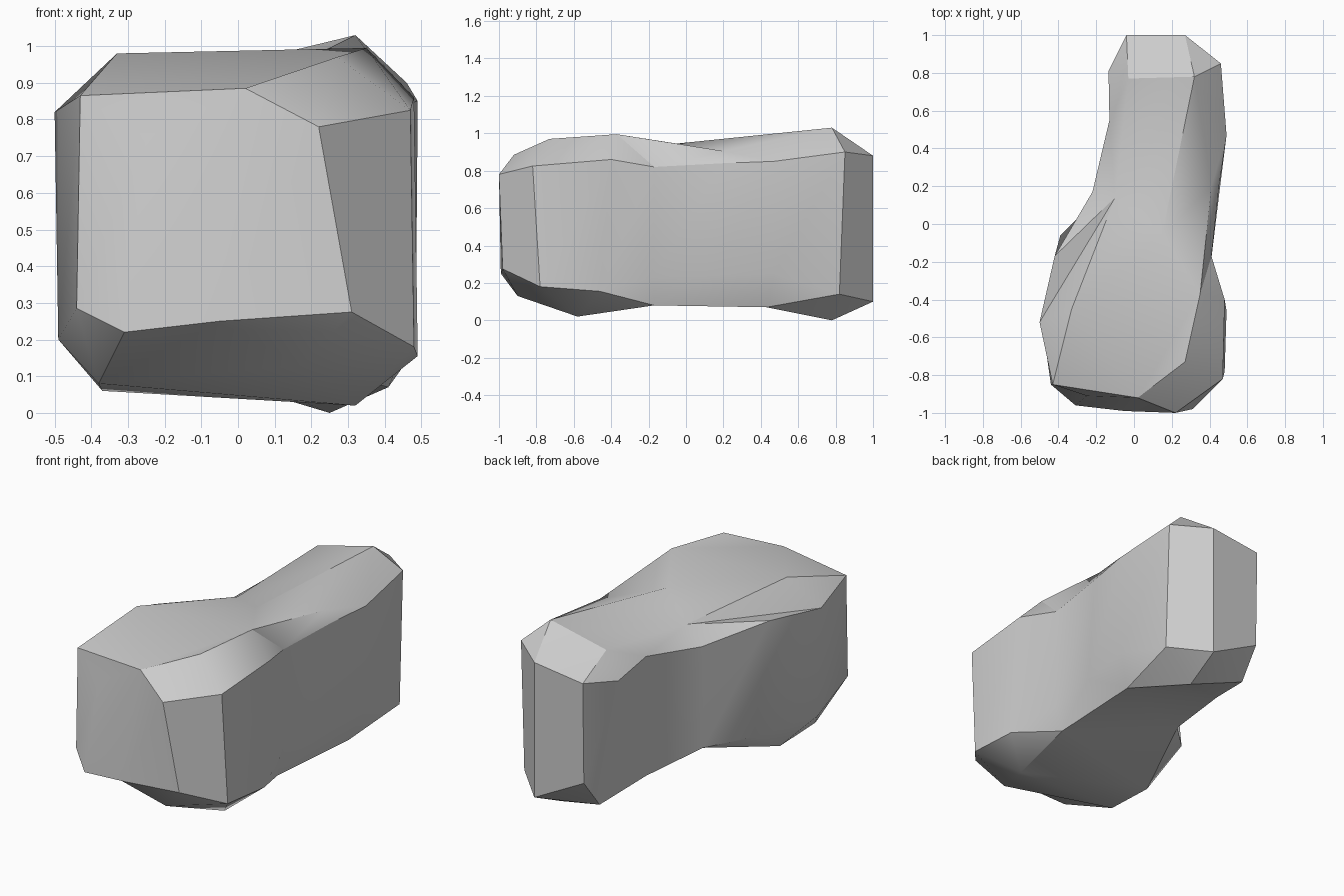
import bpy, bmesh, math
from mathutils import Vector
from mathutils.geometry import delaunay_2d_cdt

cube = bpy.data.objects.get("Cube")
if cube:
    bpy.data.objects.remove(cube, do_unlink=True)

# Outline where the side walls meet the top, clockwise from the back
UPPER = [(-.04, 1, .84), (.27, 1, .88), (.46, .85, .90), (.49, .47, .85), (.45, .2, .84),
         (.41, -.17, .82), (.48, -.4, .86), (.47, -.82, .825), (.22, -1, .78), (.02, -.92, .885),
         (-.25, -.91, .75), (-.43, -.85, .865), (-.5, -.52, .82), (-.42, -.17, .86),
         (-.22, .17, .785), (-.13, .55, .85), (-.135, .81, .81)]
# Outline where the side walls meet the underside, in the same order
LOWER = [(-.04, .99, .26), (.27, 1, .10), (.46, .82, .14), (.485, .47, .25), (.45, .15, .24),
         (.41, -.18, .23), (.49, -.46, .155), (.48, -.78, .18), (.31, -.98, .275), (-.05, -.99, .25),
         (-.31, -.96, .22), (-.44, -.85, .285), (-.49, -.5, .2), (-.39, -.06, .22),
         (-.2, .13, .18), (-.13, .55, .16), (-.05, .86, .09)]
N = len(UPPER)

# Peaks and hollows inside each cap, and the ridges that join them
TOP = [(-.33, -.45, .98), (.27, -.73, .97), (.35, -.37, .995), (.41, .2, .905),
       (.32, .78, 1.03), (-.03, .77, .945), (-.1, .14, .87), (.15, -.05, .945)]
TOP_RIDGES = [(11, 9), (11, N), (9, N), (9, N + 1), (9, N + 2), (7, N + 2), (N + 1, N + 2),
              (N + 2, N + 3), (N + 3, N + 4), (N + 4, N + 5), (N + 5, N + 6), (N + 4, N + 7),
              (N, N + 6), (12, N + 6)]
BOTTOM = [(.25, .78, 0), (.41, .43, .07), (.37, -.17, .08), (.32, -.58, .02),
          (-.37, -.33, .06), (.17, -.9, .13), (-.38, -.64, .08)]
BOTTOM_RIDGES = [(N, N + 1), (N + 1, N + 2), (N + 2, N + 3), (N + 3, N + 4), (N + 4, N + 6),
                 (2, N + 1), (16, N)]

bm = bmesh.new()


def add_verts(points):
    return [bm.verts.new(p) for p in points]


def add_cap(ring, inner, ridges):
    """Triangulate a cap between its outline and its inner points."""
    verts = ring + add_verts(inner)
    flat = [Vector(v.co.xy) for v in verts]
    edges = [(i, (i + 1) % N) for i in range(N)] + ridges
    _, _, faces, origin, _, _ = delaunay_2d_cdt(flat, edges, [], 1, 1e-5)
    for face in faces:
        bm.faces.new([verts[origin[i][0]] for i in face])


upper, lower = add_verts(UPPER), add_verts(LOWER)
add_cap(upper, TOP, TOP_RIDGES)
add_cap(lower, BOTTOM, BOTTOM_RIDGES)

# Side walls
for i in range(N):
    j = (i + 1) % N
    bm.faces.new((upper[i], upper[j], lower[j], lower[i]))
bmesh.ops.recalc_face_normals(bm, faces=bm.faces)

mesh = bpy.data.meshes.new("rock")
bm.to_mesh(mesh)
bm.free()
rock = bpy.data.objects.new("rock", mesh)
bpy.context.collection.objects.link(rock)

# Plain grey stone
stone = bpy.data.materials.new("stone grey")
stone.use_nodes = True
colour = (0.6, 0.6, 0.6, 1)
stone.diffuse_color = colour
stone.node_tree.nodes["Principled BSDF"].inputs["Base Color"].default_value = colour
mesh.materials.append(stone)

# Smooth shading with sharp ridges
bpy.ops.object.select_all(action='DESELECT')
rock.select_set(True)
bpy.context.view_layer.objects.active = rock
bpy.ops.object.shade_smooth_by_angle(angle=math.radians(30))
